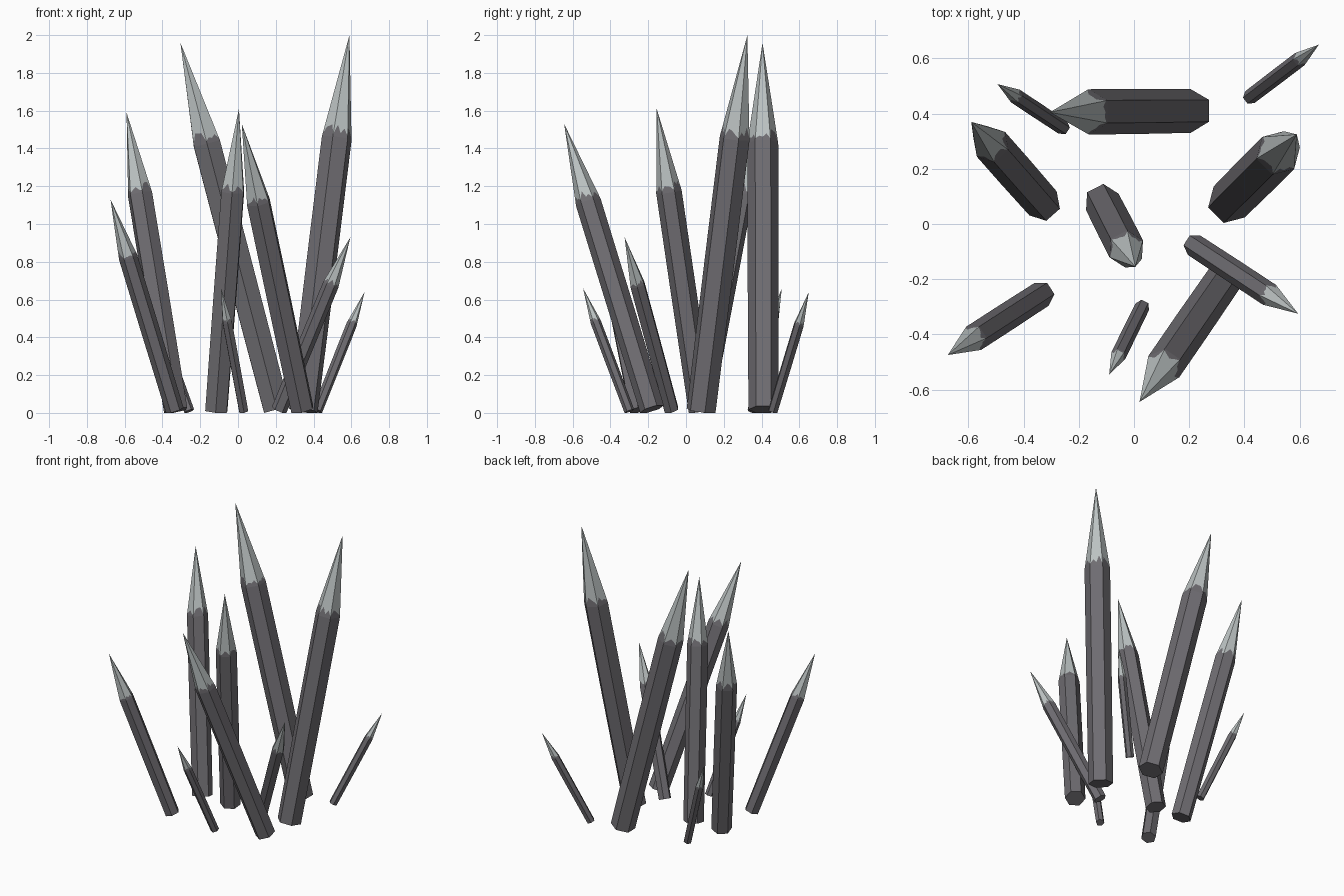
import bpy, bmesh, math, random
from mathutils import Vector

if "Cube" in bpy.data.objects:
    bpy.data.objects.remove(bpy.data.objects["Cube"])

random.seed(4)


def material(name, rgb):
    m = bpy.data.materials.new(name)
    m.diffuse_color = (*rgb, 1)
    m.use_nodes = True
    m.node_tree.nodes["Principled BSDF"].inputs["Base Color"].default_value = m.diffuse_color
    return m


STONE = material("dark_stone", (0.16, 0.153, 0.168))
PALE = material("pale_tip", (0.50, 0.54, 0.54))
SUB = 4      # columns per hexagon side, used for the ragged colour edge


def hexagon(centre, u, v, r):
    """Hexagon outline with each side split into SUB pieces."""
    corner = [centre + r * (math.cos(k * math.pi / 3) * u + math.sin(k * math.pi / 3) * v)
              for k in range(6)]
    return [corner[k].lerp(corner[(k + 1) % 6], s / SUB)
            for k in range(6) for s in range(SUB)]


def spike(name, base, tip, r, shoulder=0.725):
    """Leaning six-sided shaft with a pointed, pale end."""
    tip = Vector(tip)
    base = Vector((*base, 0))
    axis = (tip - base).normalized()
    lean = math.sqrt(1 - axis.z ** 2)
    base.z = r * 0.866 * lean            # lowest edge rests on the ground
    axis = (tip - base).normalized()
    u = Vector((0, 0, 1)).cross(axis).normalized()
    v = axis.cross(u)

    bottom = hexagon(base, u, v, r * 0.97)
    middle = hexagon(base.lerp(tip, 0.4), u, v, r)
    top = hexagon(base.lerp(tip, shoulder), u, v, r)
    # ragged colour edge lies on the cone, dipping at the ridges
    ragged = []
    for i, p in enumerate(top):
        t = 0.02 if i % SUB == 0 else random.uniform(0.03, 0.13)
        ragged.append(p.lerp(tip, t))

    bm = bmesh.new()
    rings = [[bm.verts.new(p) for p in ring] for ring in (bottom, middle, top, ragged)]
    apex = bm.verts.new(tip)
    n = 6 * SUB
    bm.faces.new(rings[0][::-1])
    for a, b in zip(rings, rings[1:]):
        for i in range(n):
            j = (i + 1) % n
            bm.faces.new((a[i], a[j], b[j], b[i]))
    for i in range(n):
        f = bm.faces.new((rings[-1][i], rings[-1][(i + 1) % n], apex))
        f.material_index = 1
    bmesh.ops.recalc_face_normals(bm, faces=bm.faces)
    mesh = bpy.data.meshes.new(name)
    bm.to_mesh(mesh)
    bm.free()
    mesh.materials.append(STONE)
    mesh.materials.append(PALE)
    bpy.context.collection.objects.link(bpy.data.objects.new(name, mesh))


# name, base (x, y), tip (x, y, z), radius
SPIKES = [
    ("tall_spike_back", (0.205, 0.41), (-0.305, 0.405, 1.96), 0.082),
    ("tall_spike_right", (0.345, 0.08), (0.59, 0.325, 2.0), 0.082),
    ("medium_spike_centre", (-0.115, 0.08), (0.005, -0.155, 1.61), 0.068),
    ("medium_spike_front", (0.34, -0.18), (0.02, -0.645, 1.53), 0.068),
    ("medium_spike_left", (-0.33, 0.075), (-0.59, 0.37, 1.59), 0.068),
    ("short_spike_left", (-0.335, -0.255), (-0.675, -0.475, 1.13), 0.05),
    ("short_spike_right", (0.218, -0.077), (0.595, -0.325, 0.93), 0.043),
    ("small_spike_front", (0.03, -0.30), (-0.09, -0.545, 0.66), 0.028),
    ("small_spike_right", (0.42, 0.46), (0.67, 0.65, 0.64), 0.028),
    ("small_spike_back", (-0.258, 0.35), (-0.495, 0.507, 0.66), 0.028),
]
for s in SPIKES:
    spike(*s)
